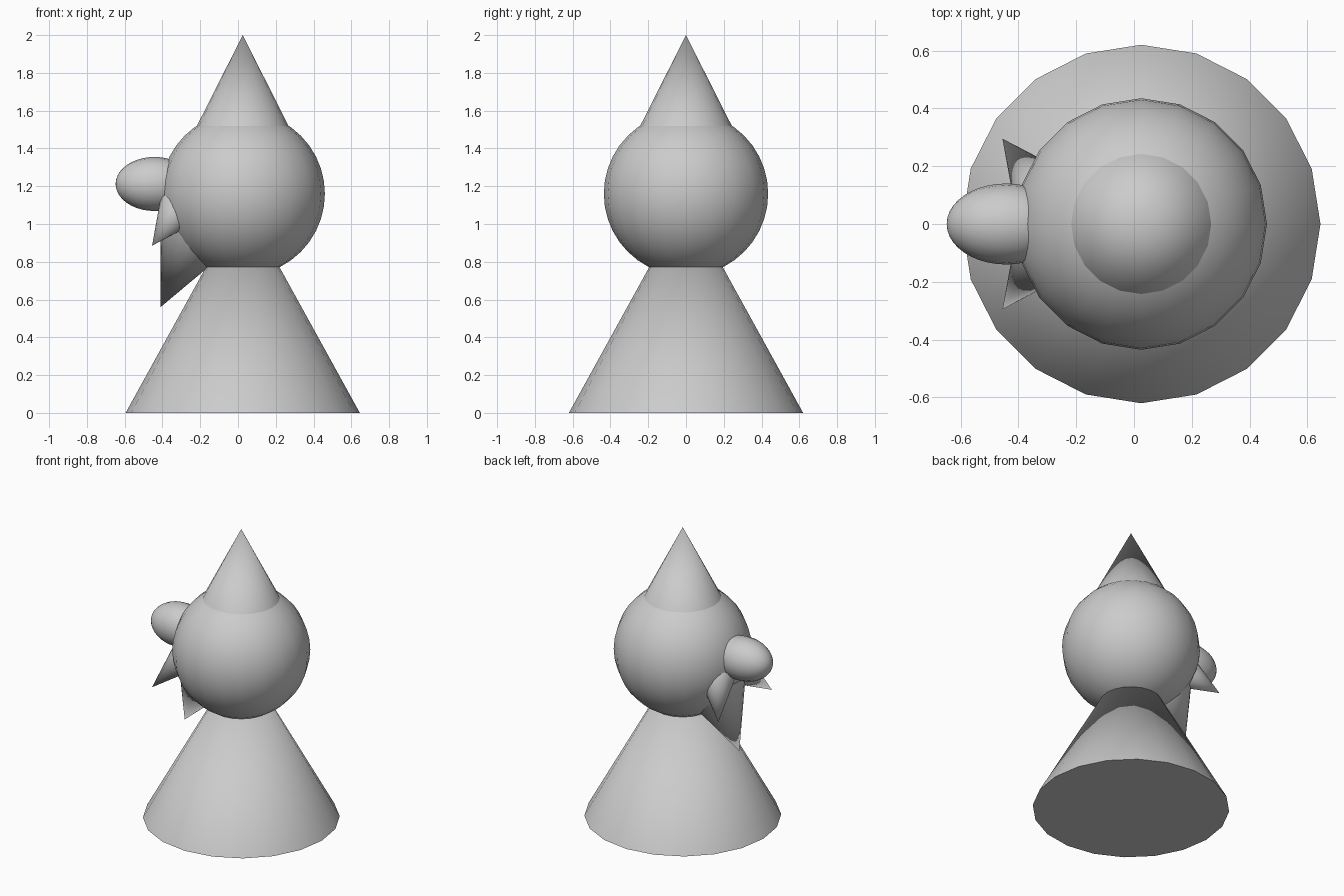
import bpy
from math import tan, radians
from mathutils import Vector

if "Cube" in bpy.data.objects:
    bpy.data.objects.remove(bpy.data.objects["Cube"])

CX = 0.025  # shared axis of body, head and hat


def finish(name):
    obj = bpy.context.object
    obj.name = name
    bpy.ops.object.shade_smooth_by_angle(angle=radians(40))
    return obj


def cone(name, tip, axis, length, radius):
    """Cone from its tip; axis points from tip towards the base centre."""
    tip, axis = Vector(tip), Vector(axis).normalized()
    bpy.ops.mesh.primitive_cone_add(vertices=20, radius1=radius, depth=length,
                                    location=tip + axis * length / 2)
    obj = bpy.context.object
    obj.rotation_euler = (-axis).to_track_quat('Z', 'Y').to_euler()
    return finish(name)


def ball(name, loc, radii, turn=(0, 0, 0)):
    bpy.ops.mesh.primitive_uv_sphere_add(segments=20, ring_count=20, radius=1,
                                         location=loc, rotation=turn)
    bpy.context.object.scale = radii
    return finish(name)


# Robe, head and pointed hat on one axis
cone("robe", (CX, 0, 1.125), (0, 0, -1), 1.125, 0.62)
ball("head", (CX, 0, 1.16), (0.435, 0.435, 0.435))
cone("hat", (CX, 0, 2.0), (0, 0, -1), 0.53, 0.53 * 0.505)

# Egg-shaped nose towards -x
ball("nose", (-0.442, 0, 1.212), (0.143, 0.14, 0.206), (0, radians(90), 0))

# Beard leaning back into the head
cone("beard", (-0.41, 0, 0.56), (0.423, 0, 0.906), 0.44, 0.44 * tan(radians(25)))

# Two moustache halves
for side, s in (("left", 1), ("right", -1)):
    cone("moustache_" + side, (-0.455, 0.295 * s, 0.885), (0.46, -0.625 * s, 0.63),
         0.30, 0.30 * tan(radians(20)))
